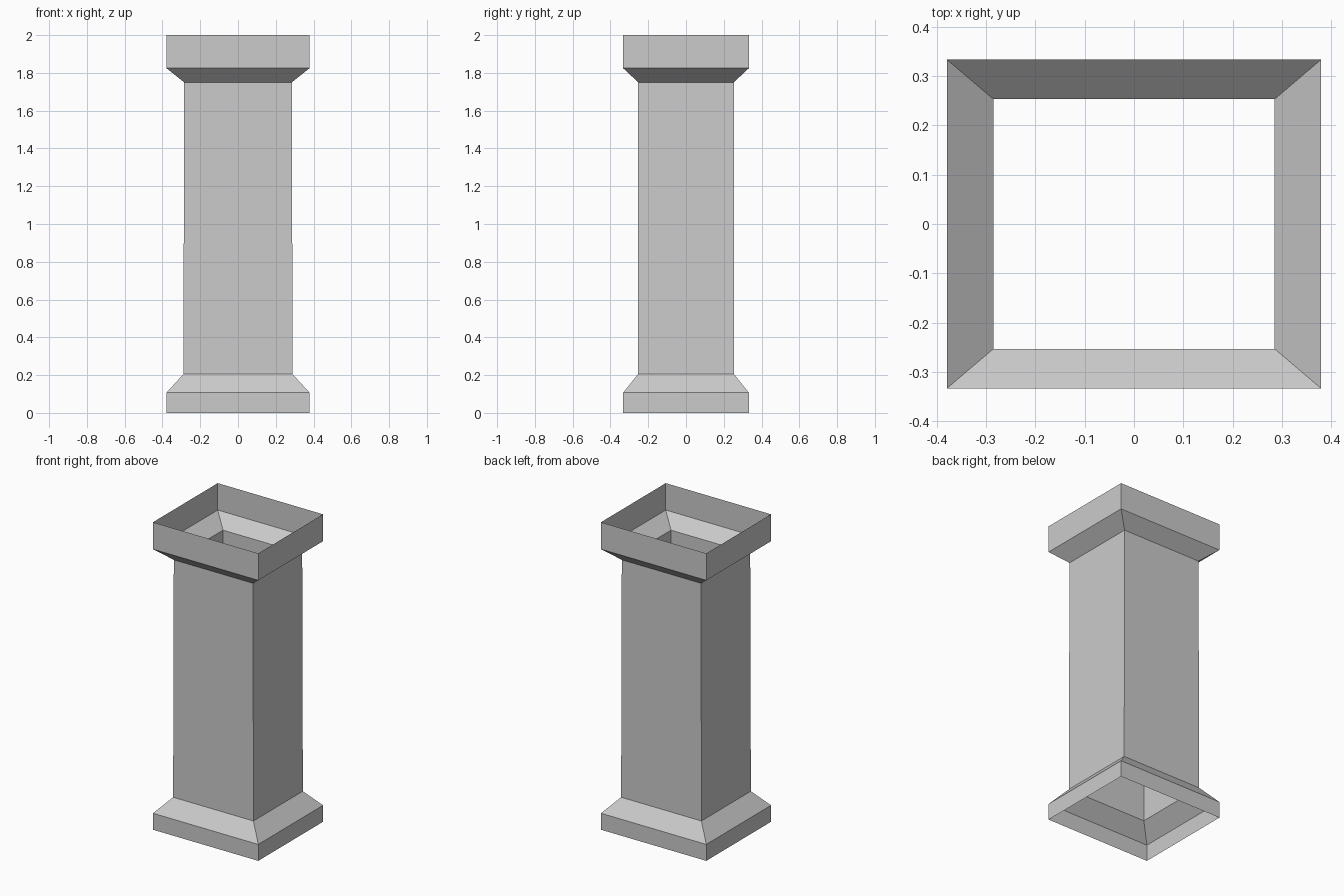
import bpy

if "Cube" in bpy.data.objects:
    bpy.data.objects.remove(bpy.data.objects["Cube"])


def rect_tube(name, rings):
    """Open rectangular shell lofted through rings of (half_x, half_y, z)."""
    verts, faces = [], []
    for hx, hy, z in rings:
        verts += [(sx * hx, sy * hy, z)
                  for sx, sy in ((-1, -1), (1, -1), (1, 1), (-1, 1))]
    for r in range(len(rings) - 1):
        for i in range(4):
            a, b = r * 4 + i, r * 4 + (i + 1) % 4
            faces.append((a, b, b + 4, a + 4))
    mesh = bpy.data.meshes.new(name)
    mesh.from_pydata(verts, [], faces)
    mesh.update()
    obj = bpy.data.objects.new(name, mesh)
    bpy.context.collection.objects.link(obj)
    return obj


# Outer plinth size, and the slightly tapering shaft ends
OUTER = (0.379, 0.333)
SHAFT_LOW = (0.289, 0.254, 0.205)
SHAFT_HIGH = (0.285, 0.253, 1.75)

# Base: upright plinth with a sloped shoulder
rect_tube("base", [(*OUTER, 0.0), (*OUTER, 0.107), SHAFT_LOW])

# Shaft: hollow, open at both ends
rect_tube("shaft", [SHAFT_LOW, SHAFT_HIGH])

# Capital: flared underside and upright band, open on top
rect_tube("capital", [SHAFT_HIGH, (*OUTER, 1.825), (*OUTER, 2.0)])
